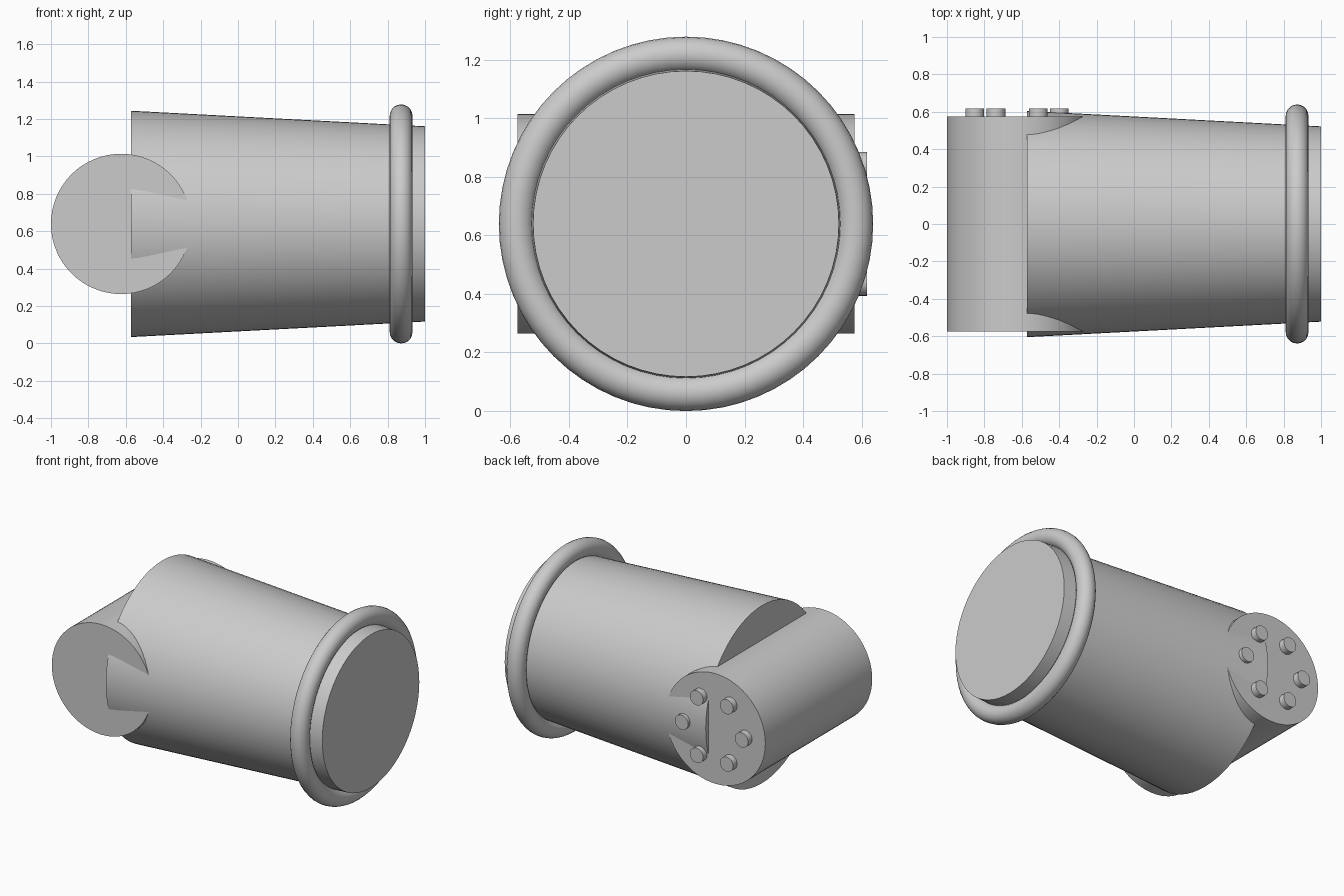
import bpy
from math import pi, cos, sin, radians

if "Cube" in bpy.data.objects:
    bpy.data.objects.remove(bpy.data.objects["Cube"])

CZ = 0.639          # height of the shared axis
HUB_X = -0.625      # centre of the cross cylinder


def finish(name):
    ob = bpy.context.object
    ob.name = name
    bpy.ops.object.transform_apply(location=False, rotation=True, scale=True)
    bpy.ops.object.shade_smooth_by_angle(angle=radians(35))
    return ob


def y_cylinder(name, x, z, r, y0, y1, sides):
    bpy.ops.mesh.primitive_cylinder_add(
        vertices=sides, radius=r, depth=y1 - y0,
        location=(x, (y0 + y1) / 2, z), rotation=(pi / 2, 0, 0))
    return finish(name)


# tapered barrel along x, wide at the left end
x0, x1 = -0.572, 1.0
bpy.ops.mesh.primitive_cone_add(
    vertices=64, radius1=0.605, radius2=0.522, depth=x1 - x0,
    location=((x0 + x1) / 2, 0, CZ), rotation=(0, pi / 2, 0))
finish("barrel")

# rounded ring near the narrow end
bpy.ops.mesh.primitive_torus_add(
    major_segments=64, minor_segments=20, major_radius=0.578,
    minor_radius=0.061, location=(0.872, 0, CZ), rotation=(0, pi / 2, 0))
finish("rim_ring")

# cross cylinder at the wide end
y_cylinder("pivot_hub", HUB_X, CZ, 0.375, -0.575, 0.575, 64)

# six bolts in a circle on the back face of the hub
for i in range(6):
    a = i * pi / 3
    y_cylinder(f"bolt_{i + 1}", HUB_X + 0.226 * cos(a), CZ + 0.226 * sin(a),
               0.05, 0.535, 0.618, 24)
